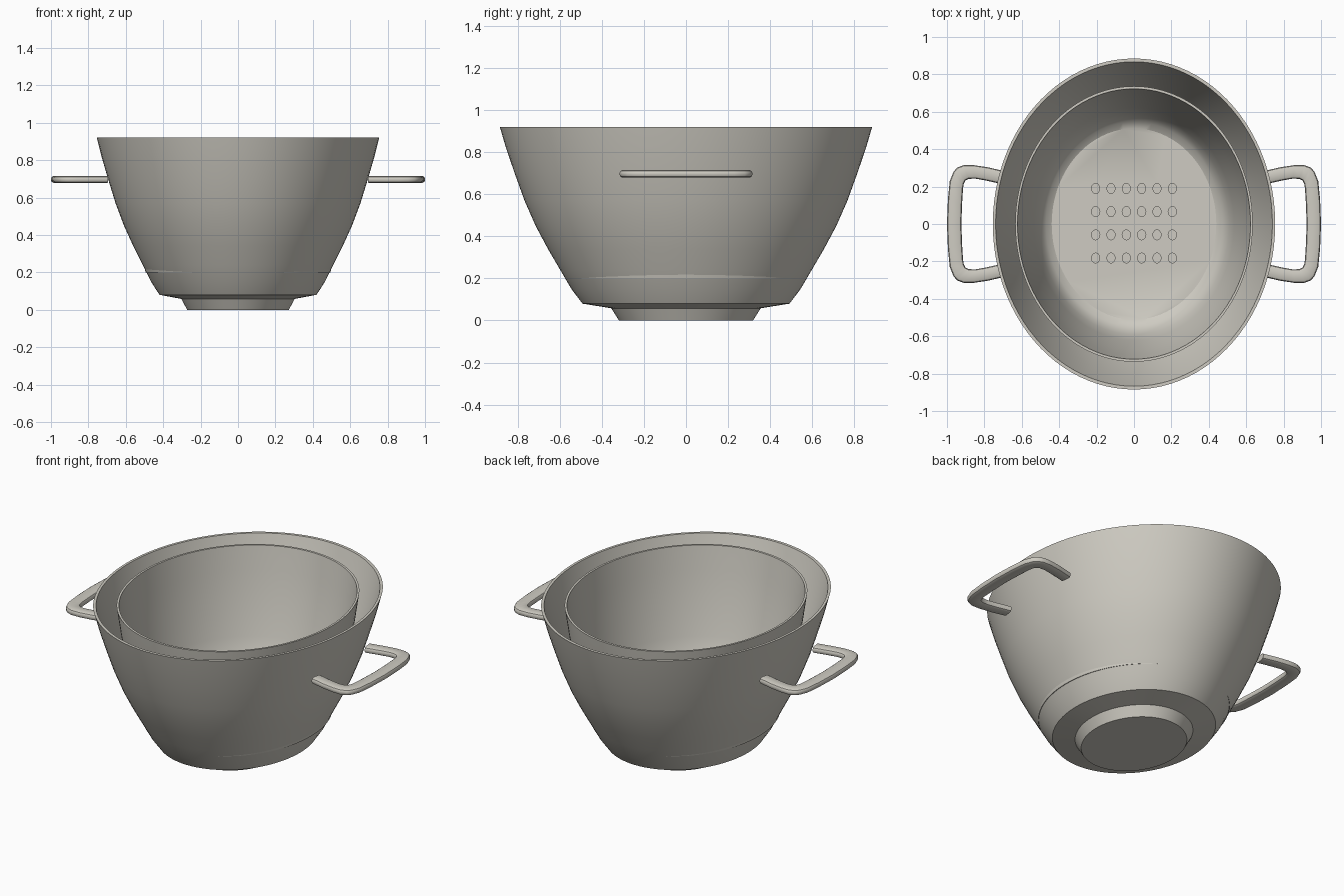
import bpy, bmesh, math
from mathutils import Vector

cube = bpy.data.objects.get("Cube")
if cube:
    bpy.data.objects.remove(cube, do_unlink=True)

mat = bpy.data.materials.new("warm grey")
mat.use_nodes = True
COLOUR = (0.62, 0.60, 0.54, 1.0)
mat.diffuse_color = COLOUR
mat.node_tree.nodes["Principled BSDF"].inputs["Base Color"].default_value = COLOUR


def finish(bm, name):
    bmesh.ops.recalc_face_normals(bm, faces=bm.faces)
    mesh = bpy.data.meshes.new(name)
    bm.to_mesh(mesh)
    bm.free()
    mesh.materials.append(mat)
    ob = bpy.data.objects.new(name, mesh)
    bpy.context.collection.objects.link(ob)
    return ob


def smooth(ob):
    bpy.ops.object.select_all(action='DESELECT')
    ob.select_set(True)
    bpy.context.view_layer.objects.active = ob
    bpy.ops.object.shade_smooth_by_angle(angle=math.radians(30))


def loft(bm, rings):
    """Skin a list of closed rings and cap both ends."""
    rings = [[bm.verts.new(p) for p in ring] for ring in rings]
    n = len(rings[0])
    for a, b in zip(rings, rings[1:]):
        for i in range(n):
            j = (i + 1) % n
            bm.faces.new((a[i], a[j], b[j], b[i]))
    bm.faces.new(rings[0])
    bm.faces.new(rings[-1])


def ellipse(rx, ry, z, n, cx=0, cy=0):
    return [(cx + rx * math.cos(math.tau * i / n), cy + ry * math.sin(math.tau * i / n), z)
            for i in range(n)]


def oval_lathe(name, profile, aspect):
    bm = bmesh.new()
    loft(bm, [ellipse(r, r * aspect, z, 96) for r, z in profile])
    return finish(bm, name)


# Outer bowl: foot, underside, curved wall, rim, inside wall and floor
wall = [(0.42, 0.08), (0.465, 0.15), (0.51, 0.24), (0.56, 0.34), (0.61, 0.45),
        (0.655, 0.57), (0.695, 0.70), (0.73, 0.82), (0.755, 0.92)]
inside = [(r - 0.015, z) for r, z in reversed(wall[1:])]
bowl = oval_lathe("outer_bowl", [(0.272, 0), (0.303, 0.058)] + wall + inside + [(0.40, 0.095)], 1.172)
smooth(bowl)

# Strainer insert: flat base, sloping wall, rim, filleted floor
side = [(0.494, 0.20), (0.521, 0.30), (0.547, 0.40), (0.592, 0.62), (0.616, 0.77), (0.635, 0.91)]
inner = [(r - 0.012, z) for r, z in reversed(side[1:])]
strainer = oval_lathe("strainer", side + inner + [(0.49, 0.262), (0.47, 0.235), (0.44, 0.215)], 1.16)

# Drain holes: 6 x 4 grid cut through the strainer floor
bm = bmesh.new()
for col in range(6):
    for row in range(4):
        x, y = -0.205 + 0.082 * col, 0.19 - 0.124 * row
        loft(bm, [ellipse(0.022, 0.027, z, 12, x, y) for z in (0.15, 0.26)])
cutter = finish(bm, "hole_cutter")
cutter.hide_render = True
mod = strainer.modifiers.new("holes", 'BOOLEAN')
mod.operation = 'DIFFERENCE'
mod.solver = 'EXACT'
mod.object = cutter
bpy.context.view_layer.objects.active = strainer
bpy.ops.object.modifier_apply(modifier=mod.name)
bpy.data.objects.remove(cutter, do_unlink=True)
smooth(strainer)

# Handles: flattened bar swept through pairs of (outer edge, inner edge) points
half = [((0.695, 0.283), (0.705, 0.213)), ((0.78, 0.303), (0.79, 0.232)),
        ((0.86, 0.315), (0.85, 0.243)), ((0.91, 0.315), (0.885, 0.241)),
        ((0.945, 0.302), (0.902, 0.232)), ((0.965, 0.28), (0.910, 0.215)),
        ((0.985, 0.23), (0.914, 0.19)), ((0.995, 0.13), (0.919, 0.11)),
        ((1.0, 0.0), (0.923, 0.0))]
path = half + [tuple((x, -y) for x, y in pair) for pair in reversed(half[:-1])]
section = [(1, 0.3), (0.88, 0.75), (0.65, 1), (-0.65, 1), (-0.88, 0.75), (-1, 0.3),
           (-1, -0.3), (-0.88, -0.75), (-0.65, -1), (0.65, -1), (0.88, -0.75), (1, -0.3)]
for name, sx in (("left_handle", 1), ("right_handle", -1)):
    rings = []
    for o, i in path:
        o, i = Vector(o), Vector(i)
        mid, arm = (o + i) / 2, (o - i) / 2
        rings.append([(sx * (mid.x + arm.x * u), mid.y + arm.y * u, 0.697 + 0.0185 * v)
                      for u, v in section])
    bm = bmesh.new()
    loft(bm, rings)
    smooth(finish(bm, name))
